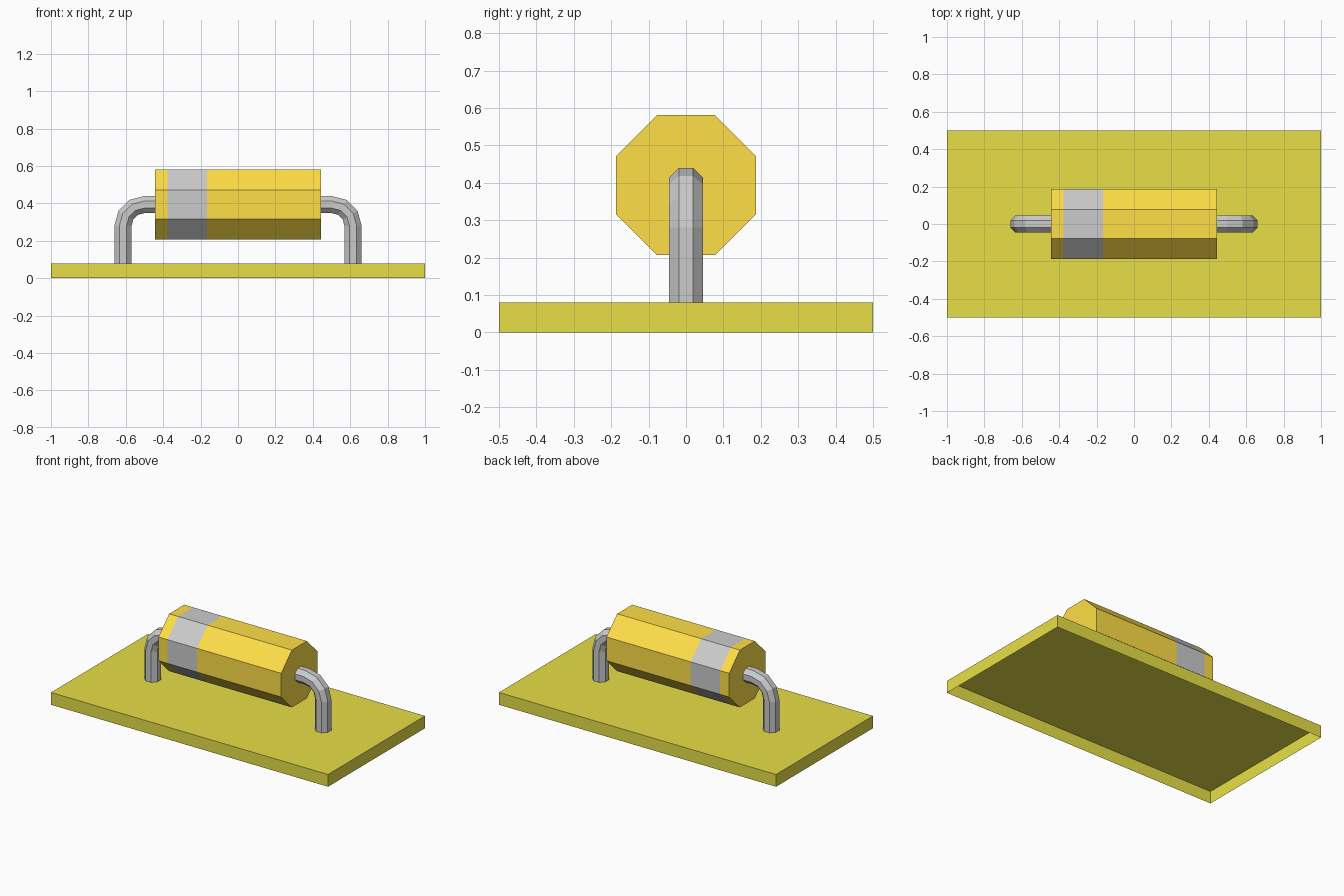
import bpy, bmesh
from math import sin, cos, pi, radians
from mathutils import Vector

if "Cube" in bpy.data.objects:
    bpy.data.objects.remove(bpy.data.objects["Cube"])


def material(name, rgb):
    m = bpy.data.materials.new(name)
    m.diffuse_color = (*rgb, 1)
    m.use_nodes = True
    m.node_tree.nodes["Principled BSDF"].inputs["Base Color"].default_value = m.diffuse_color
    return m


def make_object(name, bm, mats=()):
    me = bpy.data.meshes.new(name)
    bm.to_mesh(me)
    bm.free()
    for m in mats:
        me.materials.append(m)
    ob = bpy.data.objects.new(name, me)
    bpy.context.collection.objects.link(ob)
    return ob


def octagon_tube(path, apothem, caps, mat_ids=None):
    """Sweep a flat-sided octagon along (x, z, tilt) stations in the XZ plane."""
    bm = bmesh.new()
    r = apothem / cos(pi / 8)
    rings = []
    for x, z, tilt in path:
        up = Vector((sin(tilt), 0, cos(tilt)))
        ring = []
        for k in range(8):
            a = pi / 8 + k * pi / 4
            ring.append(bm.verts.new(Vector((x, 0, z)) + up * r * sin(a)
                                     + Vector((0, r * cos(a), 0))))
        rings.append(ring)
    for i in range(len(rings) - 1):
        a, b = rings[i], rings[i + 1]
        for k in range(8):
            n = (k + 1) % 8
            f = bm.faces.new((a[k], a[n], b[n], b[k]))
            f.material_index = mat_ids[i] if mat_ids else 0
    if caps:
        bm.faces.new(rings[0])
        bm.faces.new(rings[-1])
    bmesh.ops.recalc_face_normals(bm, faces=bm.faces)
    return bm


orange = material("orange", (1.0, 0.74, 0.063))
olive = material("olive", (0.8, 0.74, 0.063))
grey = material("grey", (0.8, 0.8, 0.8))

AXIS_Z = 0.394   # height of the body axis
HALF = 0.443     # half length of the body

# Board: thin box, open underneath
bm = bmesh.new()
bmesh.ops.create_cube(bm, size=1)
for v in bm.verts:
    v.co = (v.co.x * 2, v.co.y, (v.co.z + 0.5) * 0.08)
bm.normal_update()
bmesh.ops.delete(bm, geom=[f for f in bm.faces if f.normal.z < -0.5],
                 context='FACES_ONLY')
make_object("board", bm, [olive])

# Component body with a grey marker band
stations = [(x, AXIS_Z, 0) for x in (-HALF, -0.378, -0.165, HALF)]
make_object("component_body", octagon_tube(stations, 0.187, True, [0, 1, 0]),
            [orange, grey])

# Bent wire lead, mirrored to the other end
BEND = 0.114
bend_x, bend_z = 0.501, AXIS_Z - BEND
path = [(HALF, AXIS_Z, 0)]
for deg in (0, 30, 60, 90):
    t = radians(deg)
    path.append((bend_x + BEND * sin(t), bend_z + BEND * cos(t), t))
path.append((bend_x + BEND, 0.08, pi / 2))
leads = make_object("wire_leads", octagon_tube(path, 0.046, False))
leads.modifiers.new("Mirror", 'MIRROR').use_axis = (True, False, False)
